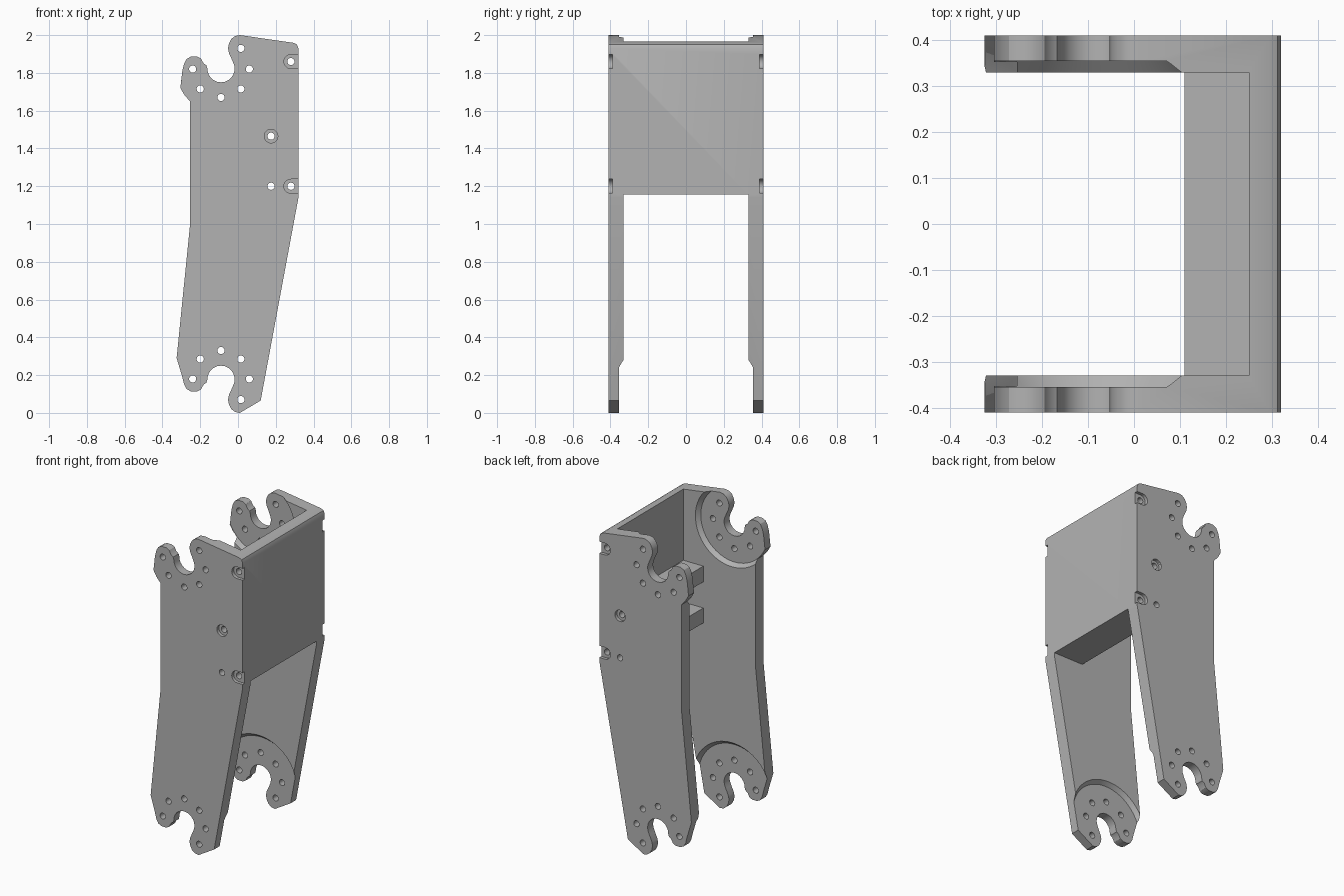
import bpy, bmesh, math

if "Cube" in bpy.data.objects:
    bpy.data.objects.remove(bpy.data.objects["Cube"])

grey = bpy.data.materials.new("light_grey")
grey.diffuse_color = (0.45, 0.45, 0.45, 1)
grey.use_nodes = True
grey.node_tree.nodes["Principled BSDF"].inputs["Base Color"].default_value = grey.diffuse_color


def mesh_object(name, bm):
    bmesh.ops.recalc_face_normals(bm, faces=bm.faces[:])
    me = bpy.data.meshes.new(name)
    bm.to_mesh(me)
    bm.free()
    ob = bpy.data.objects.new(name, me)
    bpy.context.collection.objects.link(ob)
    me.materials.append(grey)
    return ob


def loft(name, a, b, y0, y1):
    """Solid between outline a at y0 and outline b at y1 (x, z points)."""
    bm = bmesh.new()
    va = [bm.verts.new((x, y0, z)) for x, z in a]
    vb = [bm.verts.new((x, y1, z)) for x, z in b]
    bm.faces.new(va)
    bm.faces.new(vb[::-1])
    n = len(a)
    for i in range(n):
        j = (i + 1) % n
        bm.faces.new((va[i], vb[i], vb[j], va[j]))
    return mesh_object(name, bm)


def circle(x, z, r, n):
    return [(x + r * math.cos(2 * math.pi * i / n), z + r * math.sin(2 * math.pi * i / n))
            for i in range(n)]


def cut(target, cutter):
    mod = target.modifiers.new("cut", 'BOOLEAN')
    mod.operation = 'DIFFERENCE'
    mod.solver = 'EXACT'
    mod.object = cutter
    bpy.context.view_layer.objects.active = target
    bpy.ops.object.modifier_apply(modifier=mod.name)
    bpy.data.objects.remove(cutter)


# hooked end outline, from the left lobe round the slot to the right lobe
slot = [(-0.09 + 0.072 * math.cos(math.radians(a)), 1.822 + 0.072 * math.sin(math.radians(a)))
        for a in range(180, 361, 15)]
hook = [(-.295, 1.81), (-.285, 1.85), (-.272, 1.874), (-.25, 1.886), (-.215, 1.886),
        (-.195, 1.875), (-.182, 1.85), (-.167, 1.84)] + slot + [
        (-.02, 1.84), (-.03, 1.865), (-.048, 1.905), (-.053, 1.93), (-.048, 1.955),
        (-.035, 1.98), (-.015, 1.995), (.01, 2.0)]
low_hook = [(x, 2 - z) for x, z in reversed(hook)]

# full side outline, clockwise from the top hook
outline = hook + [(.295, 1.959), (.312, 1.95), (.32, 1.93), (.32, 1.14), (.12, .065)]
outline += low_hook + [(-.325, .29), (-.255, .985), (-.255, 1.65), (-.285, 1.685), (-.305, 1.72)]
frame = loft("bracket_frame", outline, outline, -.41, .41)

# hollow the middle, leaving side plates, back panel and two cross bars
inner = [(-1, -1), (1, -1), (1, 1.155), (.11, 1.155), (.11, 1.25), (.25, 1.25), (.25, 1.415),
         (.11, 1.415), (.11, 1.515), (.25, 1.515), (.25, 2.2), (-1, 2.2)]
cut(frame, loft("hollow", inner, inner, -.33, .33))

# round bevelled recesses on the inner plate faces
for s in (-1, 1):
    for z, r in ((1.82, .235), (.18, .25)):
        cut(frame, loft("recess", circle(-.09, z, r, 64), circle(-.09, z, r + .045, 64),
                        s * .355, s * .30))

# through holes
holes = [(.175, 1.465), (.175, 1.2), (.28, 1.86), (.28, 1.2)]
for x, z in ((-.24, .18), (-.2, .285), (-.09, .33), (.015, .285), (.06, .18), (.015, .07)):
    holes += [(x, z), (x, 2 - z)]
for x, z in holes:
    c = circle(x, z, .019, 20)
    cut(frame, loft("hole", c, c, -.6, .6))

# screw head pockets on the outer faces, two of them open to the edge
for s in (-1, 1):
    c = circle(.175, 1.465, .036, 24)
    cut(frame, loft("pocket", c, c, s * .39, s * .6))
    for z in (1.86, 1.2):
        p = [(.28 + .037 * math.cos(math.radians(a)), z + .037 * math.sin(math.radians(a)))
             for a in range(90, 271, 15)] + [(.4, z - .037), (.4, z + .037)]
        cut(frame, loft("edge_pocket", p, p, s * .39, s * .6))

# smooth the round walls
bpy.ops.object.select_all(action='DESELECT')
frame.select_set(True)
bpy.context.view_layer.objects.active = frame
bpy.ops.object.shade_smooth_by_angle(angle=math.radians(30))
